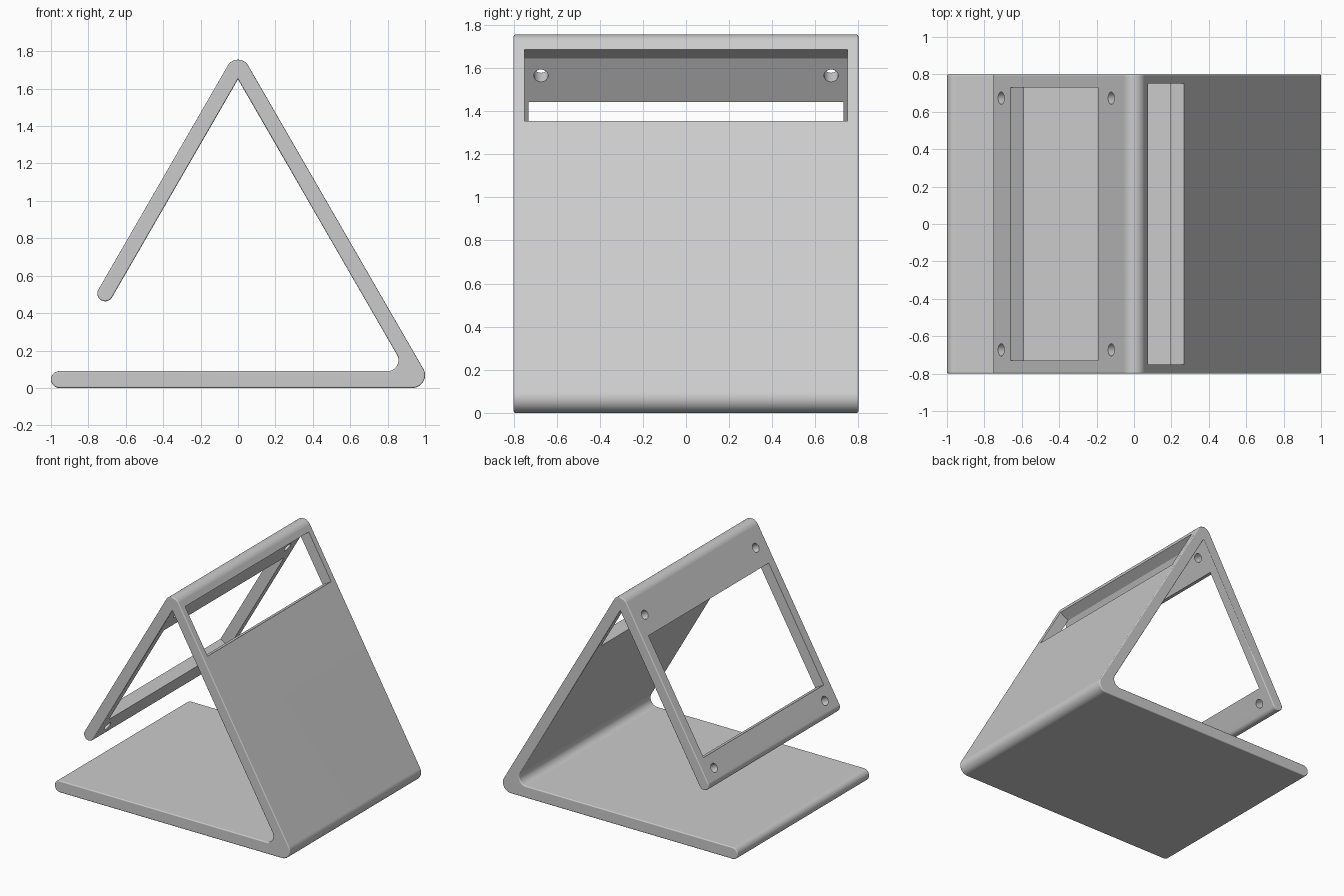
import bpy, bmesh
from math import sin, cos, radians
from mathutils import Matrix, Vector

cube = bpy.data.objects.get("Cube")
if cube:
    bpy.data.objects.remove(cube)

HALF = 0.8            # half depth along y
OUTER = 0.909         # distance of the sloped outer faces from the origin
THICK = 0.084         # panel thickness
C30 = cos(radians(30))

grey = bpy.data.materials.new("light_grey")
grey.use_nodes = True
colour = (0.6, 0.6, 0.6, 1)
grey.diffuse_color = colour
grey.node_tree.nodes["Principled BSDF"].inputs["Base Color"].default_value = colour


def arc(x, z, r, start, end, steps=14):
    angles = [radians(start + (end - start) * i / steps) for i in range(steps + 1)]
    return [(x + r * cos(a), z + r * sin(a)) for a in angles]


def outer_z(x):
    return (OUTER - C30 * abs(x)) * 2


def make_object(name, bm):
    mesh = bpy.data.meshes.new(name)
    bm.to_mesh(mesh)
    bm.free()
    obj = bpy.data.objects.new(name, mesh)
    bpy.context.collection.objects.link(obj)
    return obj


# Bent sheet stand: base, rear slope and front panel as one closed profile
profile = (arc(-0.955, 0.045, 0.045, 90, 270)           # free edge of the base
           + arc(0.932, 0.068, 0.068, -90, 30)          # lower bend
           + arc(0, 1.692, 0.063, 30, 150)              # ridge
           + arc(-0.71, 0.505, THICK / 2, 150, 330)     # free edge of the panel
           + [(0, 1.65)]                                # sharp inner ridge
           + arc(0.8, 0.148, 0.058, 30, -90))           # inner fillet
bm = bmesh.new()
cap = bm.faces.new([bm.verts.new((x, -HALF, z)) for x, z in profile])
side = bmesh.ops.extrude_face_region(bm, geom=[cap])["geom"]
bmesh.ops.translate(bm, vec=(0, 2 * HALF, 0),
                    verts=[v for v in side if isinstance(v, bmesh.types.BMVert)])
bmesh.ops.recalc_face_normals(bm, faces=bm.faces)
rim = [e for e in bm.edges if abs(e.verts[0].co.y - e.verts[1].co.y) < 0.01]
bmesh.ops.bevel(bm, geom=rim, offset=0.008, segments=3, profile=0.5,
                affect='EDGES', clamp_overlap=False)
stand = make_object("bent_stand", bm)
stand.data.materials.append(grey)

# Cutters for the windows and screw holes, square to the sloped panels
cut = bmesh.new()


def panel_frame(x, y, sign):
    tilt = Matrix.Rotation(radians(-30 if sign > 0 else -150), 4, 'Y')
    return Matrix.Translation((x, y, outer_z(x))) @ tilt


def window(x1, x2, half_width, sign, extra):
    length = abs(x2 - x1) * 2
    inner, outside = -THICK - extra, 0.05
    shape = Matrix.Translation(((inner + outside) / 2, 0, 0)) @ Matrix.Diagonal(
        Vector((outside - inner, 2 * half_width, length, 1)))
    bmesh.ops.create_cube(cut, size=1, matrix=panel_frame((x1 + x2) / 2, 0, sign) @ shape)


def hole(x, y):
    turn = Matrix.Rotation(radians(90), 4, 'Y')
    bmesh.ops.create_cone(cut, cap_ends=True, segments=32, radius1=0.033, radius2=0.033,
                          depth=0.22, matrix=panel_frame(x, y, -1) @ turn)


window(0.076, 0.267, 0.75, 1, 0.002)
window(-0.66, -0.192, 0.73, -1, 0.03)
for x in (-0.71, -0.122):
    for y in (-0.673, 0.673):
        hole(x, y)
bmesh.ops.recalc_face_normals(cut, faces=cut.faces)
cutter = make_object("opening_cutter", cut)
cutter.data.materials.append(grey)
cutter.hide_render = True

# Cut the openings, then shade smoothly with crisp edges
bpy.ops.object.select_all(action='DESELECT')
stand.select_set(True)
bpy.context.view_layer.objects.active = stand
boolean = stand.modifiers.new("openings", 'BOOLEAN')
boolean.operation = 'DIFFERENCE'
boolean.solver = 'EXACT'
boolean.object = cutter
bpy.ops.object.modifier_apply(modifier=boolean.name)
bpy.data.objects.remove(cutter)
bpy.ops.object.shade_smooth_by_angle(angle=radians(40))
weighted = stand.modifiers.new("even_shading", 'WEIGHTED_NORMAL')
weighted.keep_sharp = True
